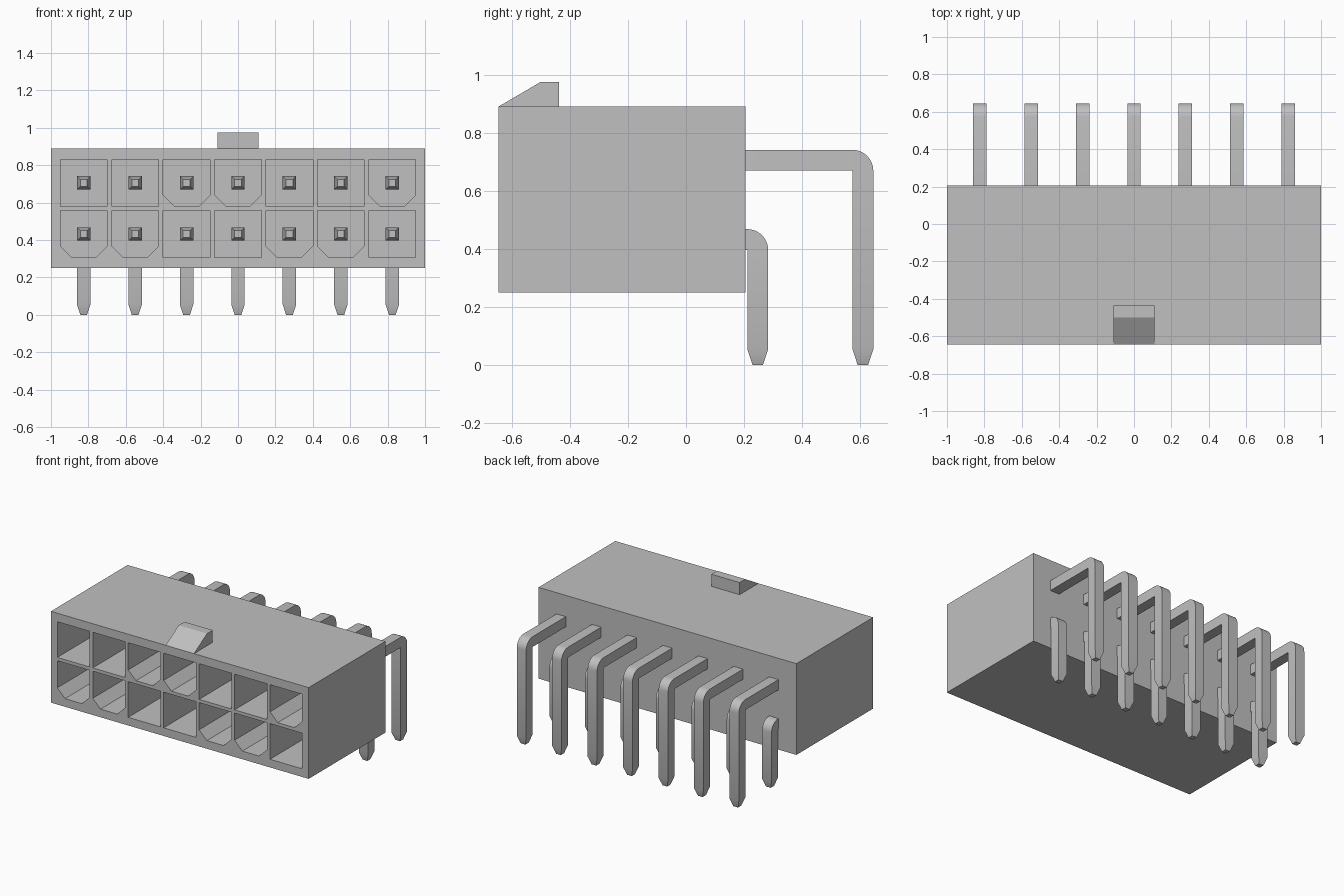
import bpy, bmesh, math
from mathutils import Vector

if "Cube" in bpy.data.objects:
    bpy.data.objects.remove(bpy.data.objects["Cube"])

# One plain grey
GREY = (0.53, 0.53, 0.53, 1)
grey = bpy.data.materials.new("plain grey")
grey.use_nodes = True
grey.diffuse_color = GREY
grey.node_tree.nodes["Principled BSDF"].inputs["Base Color"].default_value = GREY

COLUMNS, PITCH = 7, 0.275
FRONT, BACK, BOTTOM, TOP = -0.645, 0.205, 0.25, 0.89
CAVITY_BACK, PIN_FRONT = 0.05, -0.36
PIN, TIP = 0.072, 0.055
UPPER, LOWER = 0.705, 0.432


def column_x(i):
    return (i - (COLUMNS - 1) / 2) * PITCH


def prism(bm, points, offset):
    """Extrude a closed outline along offset."""
    base = bm.faces.new([bm.verts.new(p) for p in points])
    moved = bmesh.ops.extrude_face_region(bm, geom=[base], use_keep_orig=True)
    verts = [g for g in moved["geom"] if isinstance(g, bmesh.types.BMVert)]
    bmesh.ops.translate(bm, verts=verts, vec=offset)
    bmesh.ops.recalc_face_normals(bm, faces=bm.faces[:])


def finish(bm, name, smooth=False):
    mesh = bpy.data.meshes.new(name)
    bm.to_mesh(mesh)
    bm.free()
    mesh.materials.append(grey)
    obj = bpy.data.objects.new(name, mesh)
    bpy.context.collection.objects.link(obj)
    bpy.ops.object.select_all(action="DESELECT")
    obj.select_set(True)
    bpy.context.view_layer.objects.active = obj
    if smooth:
        bpy.ops.object.shade_smooth_by_angle(angle=math.radians(25))
    return obj


# Socket cavities: square, or keyed with two clipped lower corners
def add_cavity(bm, x, z, keyed):
    h, c = 0.125, 0.06
    outline = [(-h, h), (h, h)]
    if keyed:
        outline += [(h, c - h), (h - c, -h), (c - h, -h), (-h, c - h)]
    else:
        outline += [(h, -h), (-h, -h)]
    prism(bm, [(x + u, FRONT - 0.1, z + v) for u, v in outline],
          (0, CAVITY_BACK - FRONT + 0.1, 0))


bm = bmesh.new()
for z, keyed_columns in ((UPPER, (2, 3, 6)), (LOWER, (0, 1, 4, 5))):
    for i in range(COLUMNS):
        add_cavity(bm, column_x(i), z, i in keyed_columns)
cutter = finish(bm, "cavity_cutter")
cutter.hide_render = True

# Housing block with the cavities cut out
bm = bmesh.new()
prism(bm, [(-1, FRONT, BOTTOM), (1, FRONT, BOTTOM), (1, FRONT, TOP), (-1, FRONT, TOP)],
      (0, BACK - FRONT, 0))
housing = finish(bm, "housing")
cut = housing.modifiers.new("cavities", "BOOLEAN")
cut.operation, cut.solver, cut.object = "DIFFERENCE", "EXACT", cutter
bpy.ops.object.modifier_apply(modifier=cut.name)
bpy.data.objects.remove(cutter)

# Locking ramp on top
bm = bmesh.new()
ramp = [(FRONT, TOP), (-0.5, 0.975), (-0.437, 0.975), (-0.437, TOP)]
prism(bm, [(-0.11, y, z) for y, z in ramp], (0.22, 0, 0))
finish(bm, "locking_ramp")


# Right-angle pins with rounded outer bend and tapered ends
def add_pin(name, x, z, leg_back):
    h = PIN / 2
    leg_front = leg_back - PIN
    outline = [(PIN_FRONT + TIP, z - h), (leg_front, z - h), (leg_front, TIP), (leg_back, TIP)]
    for k in range(9):
        a = math.radians(90 * k / 8)
        outline.append((leg_front + PIN * math.cos(a), z - h + PIN * math.sin(a)))
    outline.append((PIN_FRONT + TIP, z + h))
    bm = bmesh.new()
    prism(bm, [(x - h, y, w) for y, w in outline], (PIN, 0, 0))
    for direction in (Vector((0, -1, 0)), Vector((0, 0, -1))):
        end = max((f for f in bm.faces if f.normal.dot(direction) > 0.99),
                  key=lambda f: f.calc_center_median().dot(direction))
        tip = bmesh.ops.extrude_discrete_faces(bm, faces=[end])["faces"][0]
        center = tip.calc_center_median()
        for v in tip.verts:
            v.co = center + (v.co - center) * 0.5 + direction * TIP
        bm.normal_update()
    finish(bm, name, smooth=True)


for i in range(COLUMNS):
    add_pin(f"upper_pin_{i + 1}", column_x(i), UPPER, 0.645)
    add_pin(f"lower_pin_{i + 1}", column_x(i), LOWER, 0.283)
